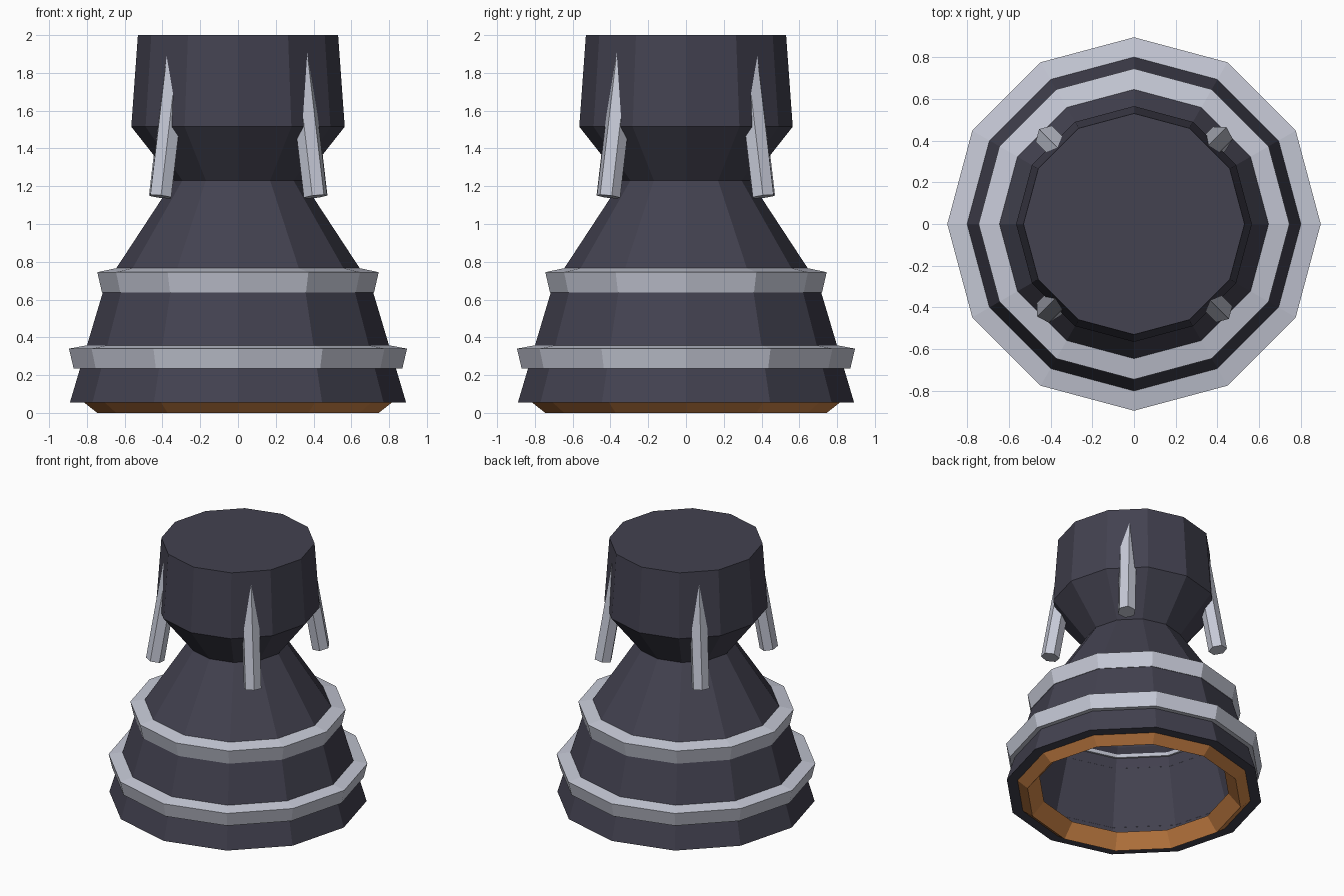
import bpy
import bmesh
from math import cos, sin, pi, radians
from mathutils import Vector

SIDES = 12

old = bpy.data.objects.get("Cube")
if old:
    bpy.data.objects.remove(old, do_unlink=True)


def make_material(name, rgb):
    mat = bpy.data.materials.new(name)
    mat.use_nodes = True
    color = (*rgb, 1.0)
    mat.diffuse_color = color
    mat.node_tree.nodes["Principled BSDF"].inputs["Base Color"].default_value = color
    return mat


dark_metal = make_material("dark metal", (0.056, 0.054, 0.08))
light_metal = make_material("light metal", (0.56, 0.58, 0.67))
copper = make_material("copper", (0.6, 0.225, 0.06))


def finish(name, bm, mat):
    bmesh.ops.recalc_face_normals(bm, faces=bm.faces)
    mesh = bpy.data.meshes.new(name)
    bm.to_mesh(mesh)
    bm.free()
    mesh.materials.append(mat)
    obj = bpy.data.objects.new(name, mesh)
    bpy.context.collection.objects.link(obj)
    return obj


def lathe(name, profile, mat, cap=False):
    """Turn a (radius, height) profile into a faceted shell."""
    bm = bmesh.new()
    rings = []
    for r, z in profile:
        rings.append([bm.verts.new((r * cos(2 * pi * i / SIDES), r * sin(2 * pi * i / SIDES), z))
                      for i in range(SIDES)])
    for a, b in zip(rings, rings[1:]):
        for i in range(SIDES):
            j = (i + 1) % SIDES
            bm.faces.new((a[i], a[j], b[j], b[i]))
    if cap:
        bm.faces.new(rings[-1])
    return finish(name, bm, mat)


def strut(name, bottom, top, radius, roll):
    """Six-sided rod with one ridge facing away from the centre."""
    axis = (top - bottom).normalized()
    side = axis.cross(Vector((bottom.x, bottom.y, 0))).normalized()
    out = side.cross(axis)
    bm = bmesh.new()
    ends = []
    for c in (bottom, top):
        ends.append([bm.verts.new(c + radius * (out * cos(k * pi / 3 + roll)
                                                + side * sin(k * pi / 3 + roll)))
                     for k in range(6)])
        bm.faces.new(ends[-1])
    for k in range(6):
        j = (k + 1) % 6
        bm.faces.new((ends[0][k], ends[0][j], ends[1][j], ends[1][k]))
    return finish(name, bm, light_metal)


# Combustion chamber and flared bell
lathe("chamber", [(0.34, 1.23), (0.565, 1.515), (0.53, 2.0)], dark_metal, cap=True)
lathe("nozzle_bell", [(0.815, 0.055), (0.89, 0.055), (0.715, 0.64), (0.69, 0.72),
                      (0.645, 0.765), (0.34, 1.23)], dark_metal)

# Copper lip around the opening
lathe("nozzle_lip", [(0.815, 0.055), (0.745, 0.0), (0.66, 0.1)], copper)

# Reinforcing bands, and the thin seam of the upper one inside the bell
lathe("lower_band", [(0.835, 0.235), (0.87, 0.235), (0.895, 0.34), (0.80, 0.358)], light_metal)
lathe("upper_band", [(0.715, 0.637), (0.72, 0.637), (0.745, 0.745), (0.645, 0.766)], light_metal)
lathe("inner_seam", [(0.695, 0.705), (0.684, 0.707), (0.675, 0.728)], light_metal)

# Four leaning struts on the diagonals, two of them slightly rolled
corners = {"front_left": (1, -1, 0), "front_right": (-1, -1, -13),
           "back_left": (1, 1, 13), "back_right": (-1, 1, 0)}
for label, (sx, sy, roll) in corners.items():
    strut(label + "_strut", Vector((0.41 * sx, 0.41 * sy, 1.145)),
          Vector((0.318 * sx, 0.318 * sy, 1.93)), 0.064, radians(roll))
